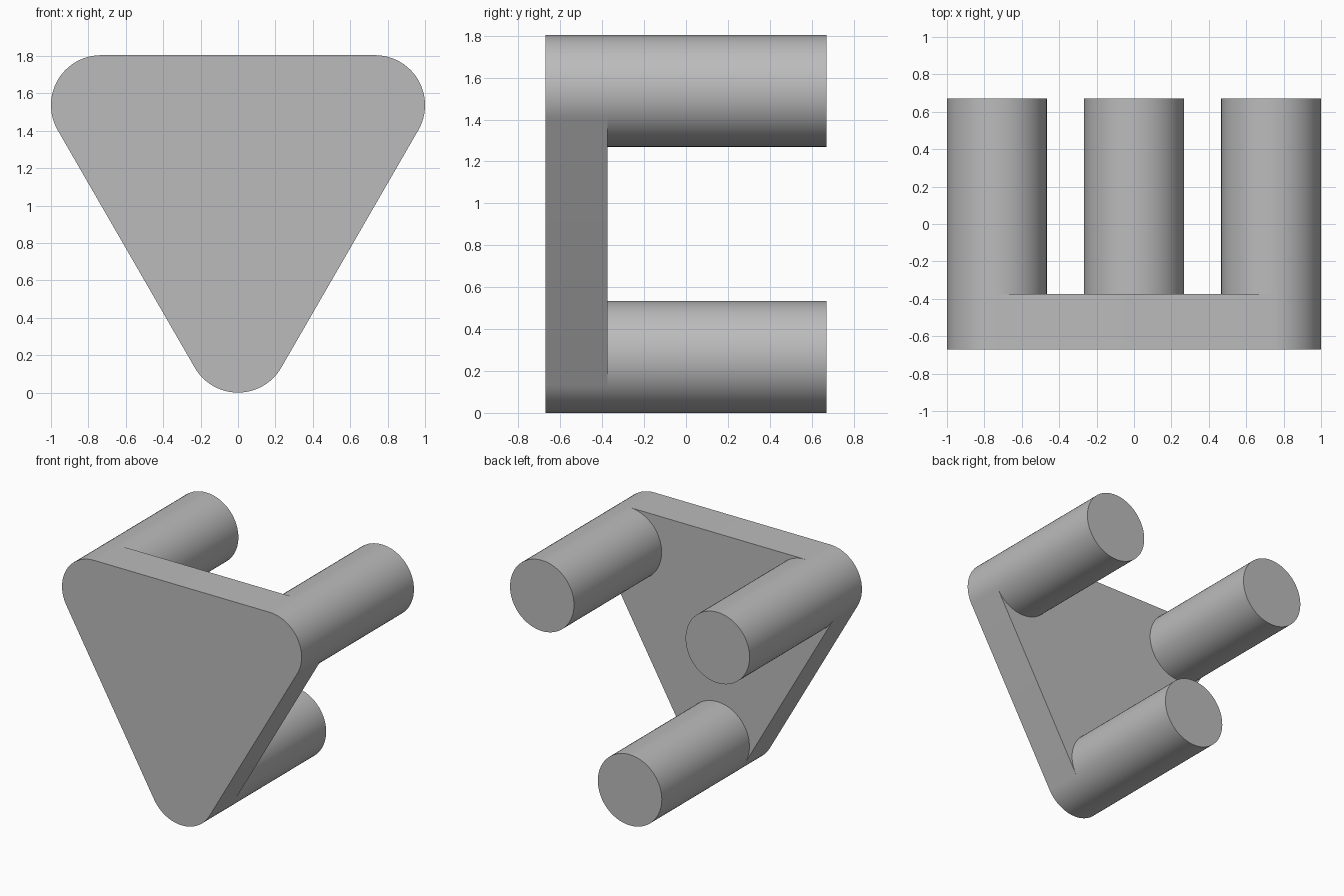
import bpy
import math

cube = bpy.data.objects.get("Cube")
if cube:
    bpy.data.objects.remove(cube, do_unlink=True)

RADIUS = 0.267
FRONT, PLATE_BACK, BACK = -0.67, -0.375, 0.67
STEP = 5  # degrees per side, shared by plate corners and legs

# Corner centre (x, z) and the angle where its rounded corner begins
CORNERS = {
    "bottom": (0, RADIUS, -150),
    "left": (1 - RADIUS, 1.537, -30),
    "right": (RADIUS - 1, 1.537, 90),
}

grey = bpy.data.materials.new("Plain grey")
grey.use_nodes = True
grey.diffuse_color = (0.5, 0.5, 0.5, 1)
grey.node_tree.nodes["Principled BSDF"].inputs["Base Color"].default_value = (0.5, 0.5, 0.5, 1)


def arc(x, z, start, sweep):
    angles = [math.radians(start + a) for a in range(0, sweep, STEP)]
    return [(x + RADIUS * math.cos(a), z + RADIUS * math.sin(a)) for a in angles]


def extrude(name, outline, y0, y1, front_cap=True):
    """Extrude a counter-clockwise (x, z) outline along y."""
    n = len(outline)
    verts = [(x, y, z) for y in (y0, y1) for x, z in outline]
    faces = [(i, n + i, n + (i + 1) % n, (i + 1) % n) for i in range(n)]
    faces.append(tuple(reversed(range(n, 2 * n))))
    if front_cap:
        faces.append(tuple(range(n)))
    mesh = bpy.data.meshes.new(name)
    mesh.from_pydata(verts, [], faces)
    mesh.materials.append(grey)
    obj = bpy.data.objects.new(name, mesh)
    bpy.context.collection.objects.link(obj)
    bpy.ops.object.select_all(action="DESELECT")
    obj.select_set(True)
    bpy.context.view_layer.objects.active = obj
    bpy.ops.object.shade_smooth_by_angle(angle=math.radians(30))


# Rounded triangular plate
outline = []
for x, z, start in CORNERS.values():
    outline += arc(x, z, start, 120 + STEP)
extrude("front_plate", outline, FRONT, PLATE_BACK)

# Round legs, flush with the plate corners
for side, (x, z, start) in CORNERS.items():
    extrude(side + "_leg", arc(x, z, start, 360), PLATE_BACK, BACK, front_cap=False)
